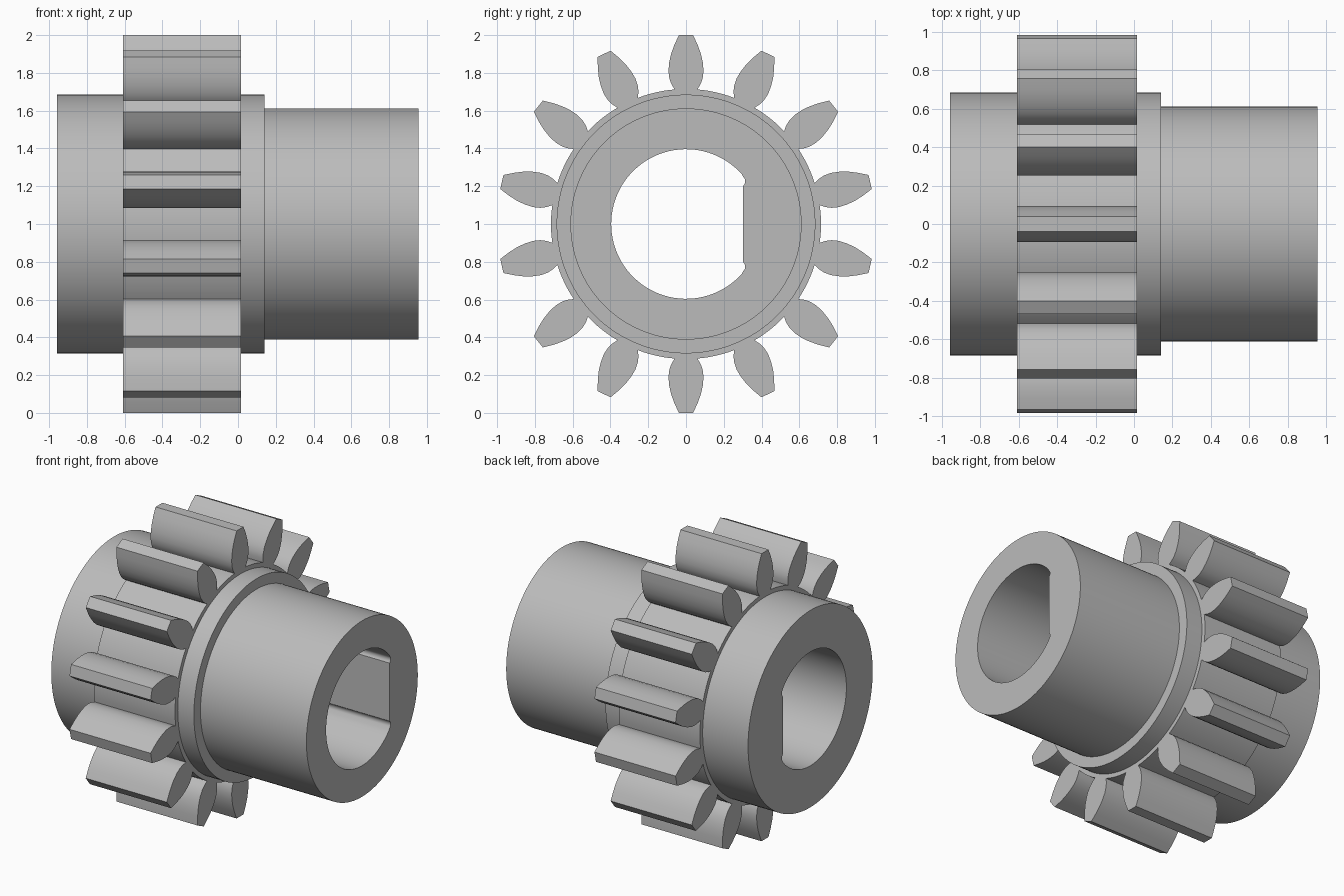
import bpy, bmesh
from math import sin, cos, pi, radians, sqrt, atan2

cube = bpy.data.objects.get("Cube")
if cube:
    bpy.data.objects.remove(cube, do_unlink=True)

AXIS_HEIGHT = 1.0
TEETH = 14
ROOT = 0.715

steel = bpy.data.materials.new("grey steel")
steel.use_nodes = True
grey = (0.5, 0.5, 0.5, 1)
steel.diffuse_color = grey
steel.node_tree.nodes["Principled BSDF"].inputs["Base Color"].default_value = grey


def circle(radius, count=128):
    return [(radius * cos(2 * pi * i / count), radius * sin(2 * pi * i / count))
            for i in range(count)]


def bore_outline(radius=0.396, flat=0.302, relief=0.032):
    """Round bore with a flat on +y and a small relief groove at each end of it."""
    half = sqrt(radius ** 2 - flat ** 2) - 0.03
    groove = [(flat - 0.02 + relief * cos(a), half + relief * sin(a))
              for a in (radians(d) for d in range(-50, 51, 20))]
    start = atan2(groove[-1][1], groove[-1][0]) + 0.03
    steps = 72
    arc = [(radius * cos(a), radius * sin(a))
           for a in (start + (2 * pi - 2 * start) * i / steps for i in range(steps + 1))]
    return groove + arc + [(y, -z) for y, z in reversed(groove)]


def gear_outline():
    """Undercut teeth joined by arcs of the root circle."""
    flank = [(0.06, 0.712), (0.077, 0.74), (0.088, 0.77), (0.093, 0.81),
             (0.089, 0.855), (0.079, 0.9), (0.063, 0.945), (0.038, 1.0)]
    tooth = flank + [(-s, r) for s, r in reversed(flank)]
    pitch = 2 * pi / TEETH
    base = atan2(flank[0][0], flank[0][1])
    points = []
    for k in range(TEETH):
        a = k * pitch
        points += [(s * cos(a) - r * sin(a), s * sin(a) + r * cos(a)) for s, r in tooth]
        for i in range(1, 6):
            b = a + base + (pitch - 2 * base) * i / 6
            points.append((-ROOT * sin(b), ROOT * cos(b)))
    return points


def hollow_part(name, sections, hole):
    """Skin outer sections along x, add a straight hole and cap both ends."""
    bm = bmesh.new()

    def ring(x, outline):
        verts = [bm.verts.new((x, y, z + AXIS_HEIGHT)) for y, z in outline]
        edges = [bm.edges.new((v, verts[i - 1])) for i, v in enumerate(verts)]
        return verts, edges

    def skin(a, b):
        for i in range(len(a)):
            bm.faces.new((a[i - 1], a[i], b[i], b[i - 1]))

    outer = [ring(x, outline) for x, outline in sections]
    inner = [ring(sections[i][0], hole) for i in (0, -1)]
    for loops in (outer, inner):
        for a, b in zip(loops, loops[1:]):
            skin(a[0], b[0])
    for end in (0, -1):
        bmesh.ops.triangle_fill(bm, use_beauty=True, edges=outer[end][1] + inner[end][1])
    bmesh.ops.recalc_face_normals(bm, faces=bm.faces)

    mesh = bpy.data.meshes.new(name)
    bm.to_mesh(mesh)
    bm.free()
    mesh.materials.append(steel)
    obj = bpy.data.objects.new(name, mesh)
    bpy.context.collection.objects.link(obj)
    bpy.ops.object.select_all(action='DESELECT')
    obj.select_set(True)
    bpy.context.view_layer.objects.active = obj
    bpy.ops.object.shade_smooth_by_angle(angle=radians(25))
    return obj


# Stepped sleeve: wide collar, shoulder and narrower hub, bored through
collar, hub = circle(0.685), circle(0.612)
hollow_part("stepped_sleeve",
            [(-0.957, collar), (0.14, collar), (0.14, hub), (0.955, hub)],
            bore_outline())

# Toothed ring seated on the sleeve
teeth = gear_outline()
hollow_part("toothed_ring", [(-0.608, teeth), (0.016, teeth)], circle(0.67))
